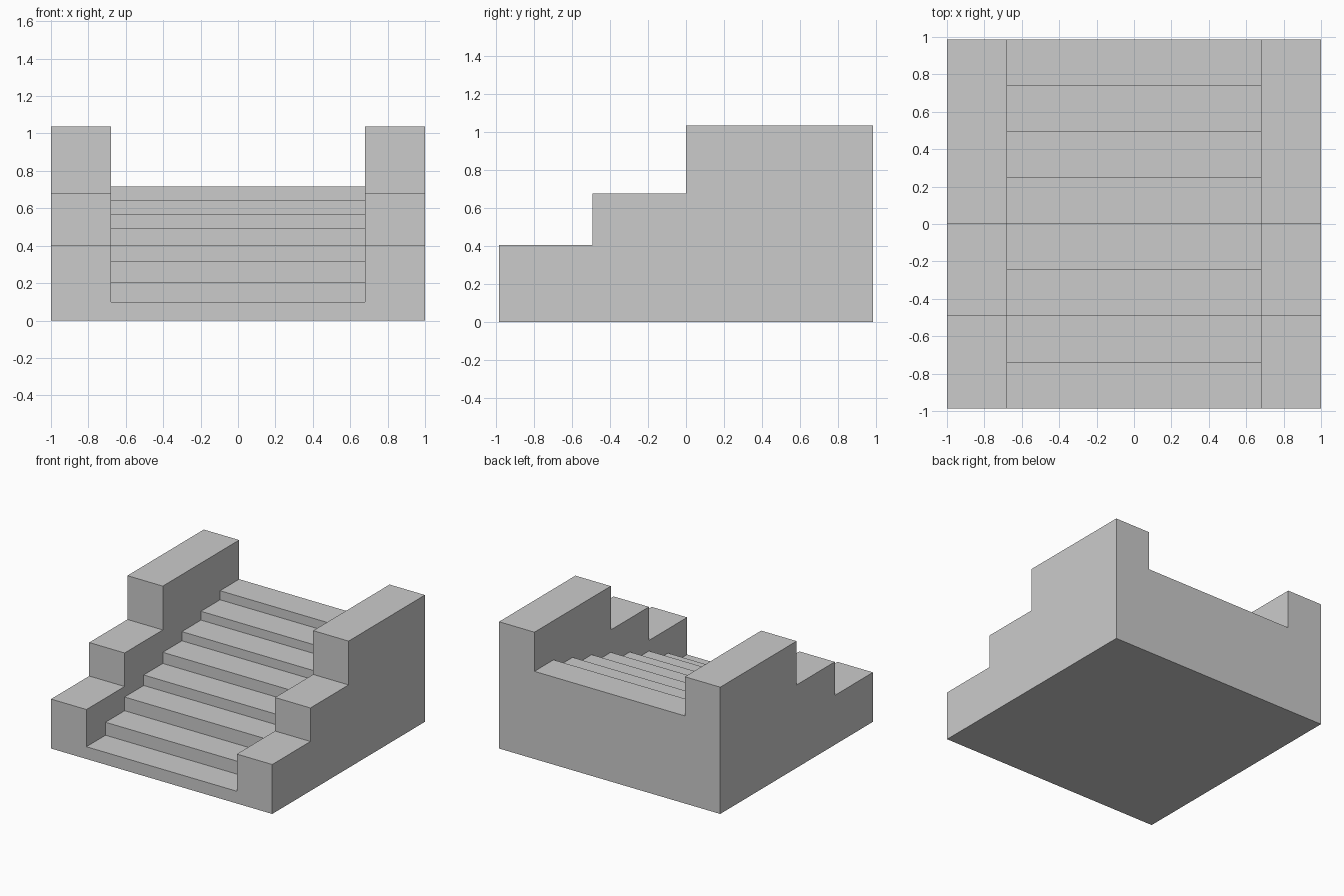
import bpy, bmesh

if "Cube" in bpy.data.objects:
    bpy.data.objects.remove(bpy.data.objects["Cube"])

HALF_DEPTH = 0.986


def extrude_profile(name, profile, half_width):
    """Solid made by sweeping a (y, z) outline across x."""
    bm = bmesh.new()
    face = bm.faces.new([bm.verts.new((-half_width, y, z)) for y, z in profile])
    out = bmesh.ops.extrude_face_region(bm, geom=[face])
    moved = [g for g in out["geom"] if isinstance(g, bmesh.types.BMVert)]
    bmesh.ops.translate(bm, vec=(2 * half_width, 0, 0), verts=moved)
    bmesh.ops.recalc_face_normals(bm, faces=bm.faces)
    mesh = bpy.data.meshes.new(name)
    bm.to_mesh(mesh)
    bm.free()
    obj = bpy.data.objects.new(name, mesh)
    bpy.context.collection.objects.link(obj)
    return obj


def stair_line(edges, heights):
    """Zigzag of treads: each height runs between neighbouring edges."""
    return [(y, z) for i, z in enumerate(heights) for y in edges[i:i + 2]]


# Full-width block with the three-tier side wall outline
wall_edges = [-HALF_DEPTH, -HALF_DEPTH / 2, 0, HALF_DEPTH]
wall = stair_line(wall_edges, [0.404, 0.678, 1.036])
staircase = extrude_profile(
    "staircase", [(-HALF_DEPTH, 0)] + wall + [(HALF_DEPTH, 0)], 1.0)

# Channel between the walls, its underside forming eight steps
step_heights = [0.10, 0.206, 0.318, 0.404, 0.495, 0.57, 0.642, 0.716]
step_edges = [-HALF_DEPTH + i * HALF_DEPTH / 4 for i in range(9)]
step_edges[0], step_edges[-1] = -1.2, 1.2
channel = stair_line(step_edges, step_heights)
cutter = extrude_profile(
    "step_channel_cutter", channel + [(1.2, 1.4), (-1.2, 1.4)], 0.68)
cutter.hide_render = True

# Carve the channel and drop the cutter
cut = staircase.modifiers.new("carve_steps", 'BOOLEAN')
cut.operation = 'DIFFERENCE'
cut.solver = 'EXACT'
cut.object = cutter
bpy.context.view_layer.objects.active = staircase
bpy.ops.object.modifier_apply(modifier=cut.name)
bpy.data.objects.remove(cutter)
